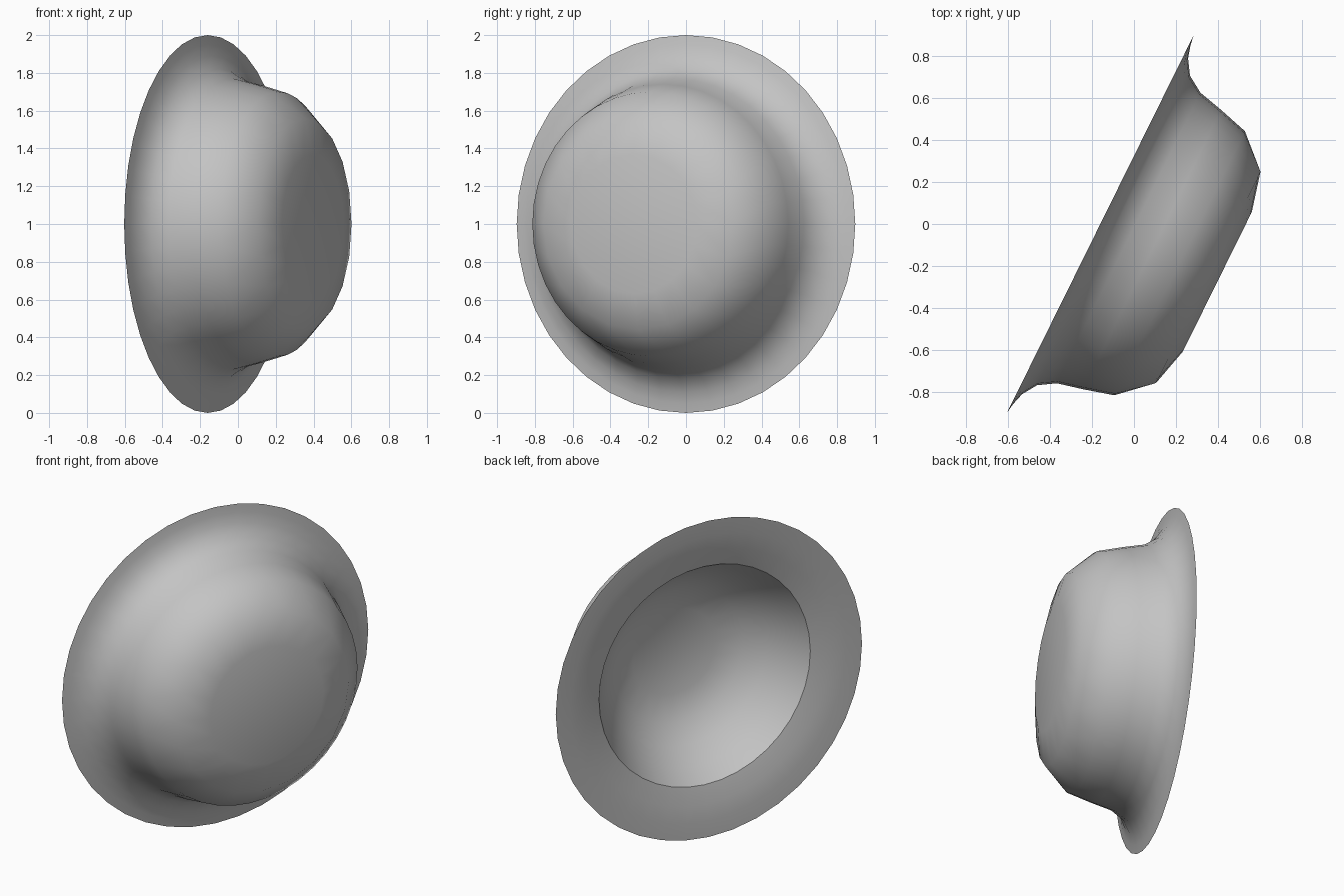
import bpy
import bmesh
import math
from mathutils import Vector

cube = bpy.data.objects.get("Cube")
if cube:
    bpy.data.objects.remove(cube, do_unlink=True)

# Tilted frame of the brimmed bowl: rim centre, facing axis and sideways axis
CENTRE = Vector((-0.16, 0, 1))
FACING = Vector((0.896, -0.443, 0)).normalized()
SIDE = Vector((-FACING.y, FACING.x, 0))
UP = Vector((0, 0, 1))
SIDES = 40

# Profiles as (radius, height above the rim plane), from the rim inwards
OUTER = [(0.95, 0.008), (0.89, 0.025), (0.82, 0.07), (0.77, 0.15),
         (0.74, 0.275), (0.70, 0.42)]
CROWN = [(0.56, 0.572), (0.37, 0.62)]
INNER = [(0.9, 0.006), (0.8, 0.02), (0.69, 0.05), (0.62, 0.16),
         (0.53, 0.27), (0.42, 0.36)]
INNER_FLOOR = [(0.27, 0.42)]

bm = bmesh.new()


def ring(radius, height, sides):
    verts = []
    for i in range(sides):
        a = math.tau * i / sides
        spoke = SIDE * math.cos(a) + UP * math.sin(a)
        verts.append(bm.verts.new(CENTRE + FACING * height + spoke * radius))
    return verts


def join(a, b):
    """Skin two rings, the second with the same or half the sides."""
    n, m = len(a), len(b)
    for i in range(m):
        b0, b1 = b[i], b[(i + 1) % m]
        if n == m:
            bm.faces.new((a[i], a[(i + 1) % n], b1, b0))
        else:
            f0, f1, f2 = (a[(2 * i + k) % n] for k in range(3))
            bm.faces.new((f0, f1, b0))
            bm.faces.new((f1, b1, b0))
            bm.faces.new((f1, f2, b1))


def shell(start, wall, cap):
    last = start
    for profile, sides in ((wall, SIDES), (cap, SIDES // 2)):
        for radius, height in profile:
            new = ring(radius, height, sides)
            join(last, new)
            last = new
    bm.faces.new(last)


# Outer crown and hollow inside share one thin rim
rim = ring(1.0, 0.0, SIDES)
shell(rim, OUTER, CROWN)
shell(rim, INNER, INNER_FLOOR)
bmesh.ops.recalc_face_normals(bm, faces=bm.faces[:])

mesh = bpy.data.meshes.new("brimmed_bowl")
bm.to_mesh(mesh)
bm.free()
bowl = bpy.data.objects.new("brimmed_bowl", mesh)
bpy.context.collection.objects.link(bowl)

# Plain grey surface
grey = bpy.data.materials.new("plain_grey")
grey.use_nodes = True
colour = (0.55, 0.55, 0.55, 1)
grey.diffuse_color = colour
for node in grey.node_tree.nodes:
    if node.type == "BSDF_PRINCIPLED":
        node.inputs["Base Color"].default_value = colour
mesh.materials.append(grey)

# Smooth shading with a crisp rim and mouth
bpy.ops.object.select_all(action="DESELECT")
bowl.select_set(True)
bpy.context.view_layer.objects.active = bowl
bpy.ops.object.shade_smooth_by_angle(angle=math.radians(35))
